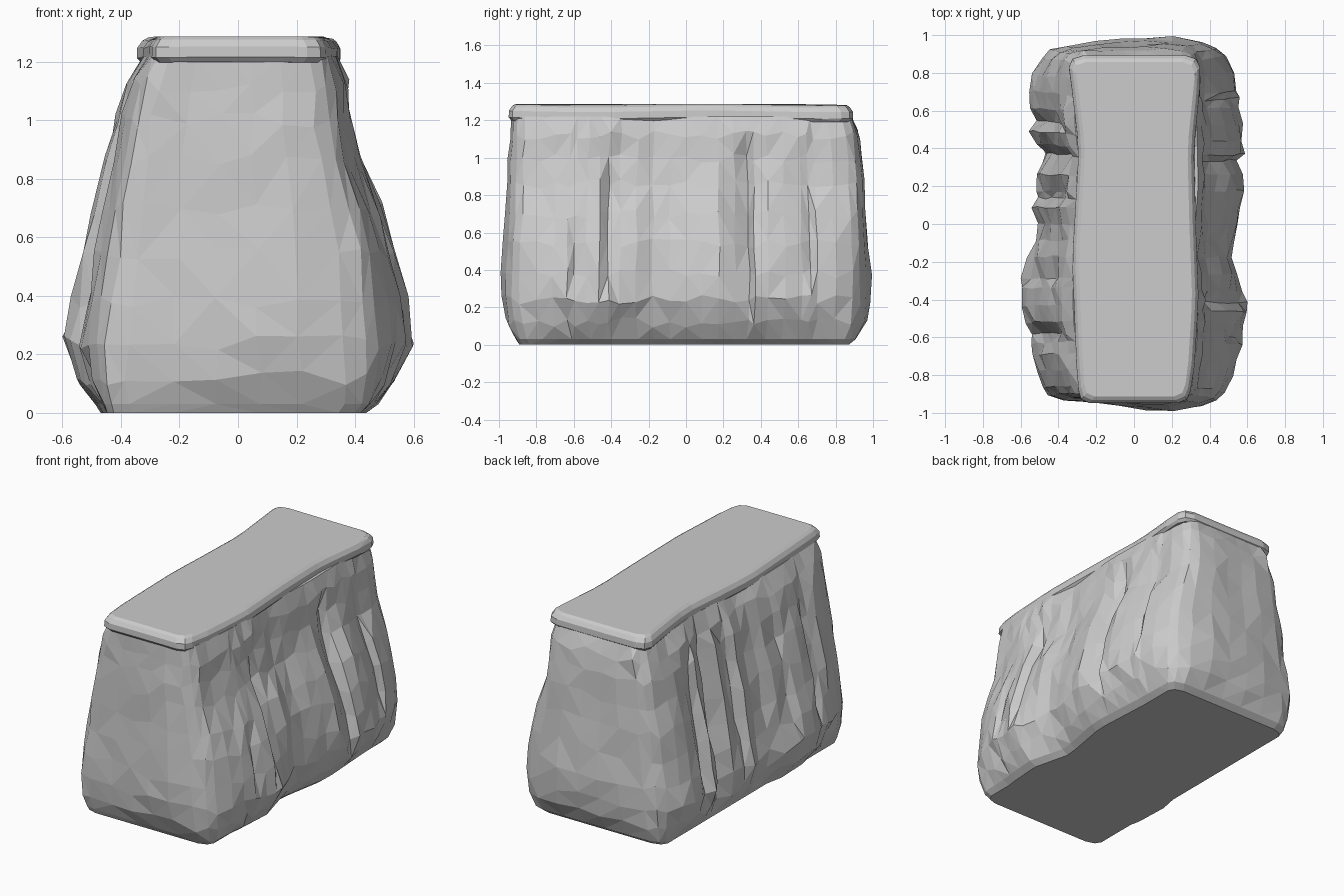
import bpy, bmesh, math, random

random.seed(7)
cube = bpy.data.objects.get("Cube")
if cube:
    bpy.data.objects.remove(cube)

grey = bpy.data.materials.new("stone grey")
grey.use_nodes = True
grey.diffuse_color = (0.6, 0.6, 0.6, 1)
grey.node_tree.nodes["Principled BSDF"].inputs["Base Color"].default_value = (0.6, 0.6, 0.6, 1)


def lerp_table(table, t):
    """Linear interpolation through sorted (position, value) pairs."""
    if t <= table[0][0]:
        return table[0][1]
    for (a, va), (b, vb) in zip(table, table[1:]):
        if t <= b:
            return va + (vb - va) * (t - a) / (b - a)
    return table[-1][1]


# Side profiles: height -> half width
PROFILE = {
    1: [(0, .44), (.03, .48), (.12, .54), (.24, .595), (.45, .58), (.65, .525),
        (.82, .435), (1, .39), (1.1, .38), (1.22, .34)],
    -1: [(0, .47), (.03, .49), (.12, .55), (.24, .6), (.5, .55), (.7, .505),
         (1.02, .42), (1.13, .375), (1.22, .325)],
}
# Side outlines seen from above: depth -> relative bulge
OUTLINE = {
    1: [(-1, .7), (-.92, .78), (-.8, .87), (-.6, .97), (-.4, 1), (-.15, .86),
        (0, .92), (.2, 1), (.6, .95), (.8, .89), (.9, .8), (1, .7)],
    -1: [(-1, .7), (-.93, .77), (-.8, .86), (-.6, .92), (-.5, .98), (-.25, 1),
         (-.05, .83), (.1, .9), (.25, .88), (.35, .82), (.5, .92), (.6, .95),
         (.8, .89), (.9, .8), (1, .7)],
}
# End profiles: height -> reach along y
FRONT = [(0, .89), (.03, .91), (.12, .97), (.3, 1), (.6, .97), (1, .95), (1.22, .935)]
BACK = [(0, .87), (.04, .92), (.12, .97), (.3, 1), (.6, .97), (1.1, .935), (1.22, .885)]
# Ends seen from above: crosswise position -> share of the bulge
FRONT_SKEW = [(-1, .25), (-.8, .35), (-.4, .45), (0, .85), (.5, 1), (.8, .7), (1, .5)]
BACK_SKEW = [(-1, .4), (-.8, .5), (-.4, .8), (0, .85), (.45, 1), (.8, .75), (1, .5)]
# Cloth-like folds: y, depth, width before, width after, low z, high z
FOLDS = {
    1: [(.34, .09, .16, .03, .2, 1.08), (-.42, .06, .05, .16, .3, 1.08),
        (-.6, .04, .04, .1, .3, .7), (.67, .05, .09, .04, .25, 1.12)],
    -1: [(.55, .07, .05, .09, .1, 1.1), (.38, .06, .08, .05, .1, 1.15),
         (.14, .06, .05, .1, .15, 1.1), (-.3, .05, .05, .09, .3, 1.1),
         (-.6, .06, .05, .09, .2, 1.1)],
}


def end_reach(u, v, z):
    """Distance of the front or back surface from the centre."""
    profile, skew = (BACK, BACK_SKEW) if v > 0 else (FRONT, FRONT_SKEW)
    reach = lerp_table(profile, z)
    return reach - max(0, reach - .9) * (1 - lerp_table(skew, u))


def half_width(side, y, z):
    bulge = lerp_table(OUTLINE[side], y)
    # The base has squarer corners, and its right-hand edge is nearly straight
    if side < 0 or abs(y) > .6:
        bulge += max(0, 1 - z / .2) * max(0, .95 - bulge)
    # The upper part tapers less towards the ends
    w = lerp_table(PROFILE[side], z) * bulge + max(0, z - .5) * .2 * (1 - bulge)
    for fy, depth, before, after, low, high in FOLDS[side]:
        reach = before if y < fy else after
        near = max(0, 1 - abs(y - fy) / reach)
        mid, half = (low + high) / 2, (high - low) / 2
        w -= depth * near * max(0, 1 - ((z - mid) / half) ** 2) ** .5
    return w


def flank(side, count):
    """Depth positions along one side, with points kept on the fold creases."""
    creases = []
    for fy, depth, before, after, low, high in FOLDS[side]:
        sharp = after if after < before else -before
        creases += [fy / .95, (fy + sharp) / .95]
    even = [-.94 + 1.88 * i / count for i in range(count + 1)]
    return sorted(creases + [v for v in even if all(abs(v - c) > .035 for c in creases)])


def outline(left, right, end_count, corner):
    """Unit rounded rectangle, counter-clockwise from the front left corner."""
    ends = [.82 - 1.64 * i / end_count for i in range(end_count + 1)]
    points = [(1, v) for v in left] + [(corner, .98)]
    points += [(u, 1) for u in ends] + [(-corner, .98)]
    points += [(-1, v) for v in reversed(right)] + [(-corner, -.98)]
    return points + [(-u, -1) for u in ends] + [(corner, -.98)]


def loft(name, rings):
    """Skin a stack of equal rings, cap both ends and facet the surface."""
    bm = bmesh.new()
    rows = [[bm.verts.new(p) for p in ring] for ring in rings]
    n = len(rows[0])
    for low, high in zip(rows, rows[1:]):
        for i in range(n):
            j = (i + 1) % n
            a, b, c, d = low[i], low[j], high[j], high[i]
            # Split along the shorter diagonal
            if (a.co - c.co).length < (b.co - d.co).length:
                bm.faces.new((a, b, c))
                bm.faces.new((a, c, d))
            else:
                bm.faces.new((a, b, d))
                bm.faces.new((b, c, d))
    bm.faces.new(rows[0][::-1])
    bm.faces.new(rows[-1])
    bmesh.ops.recalc_face_normals(bm, faces=bm.faces)
    mesh = bpy.data.meshes.new(name)
    bm.to_mesh(mesh)
    bm.free()
    mesh.materials.append(grey)
    obj = bpy.data.objects.new(name, mesh)
    bpy.context.collection.objects.link(obj)


# Main body with creased sides
body_outline = outline(flank(1, 20), flank(-1, 20), 5, .95)
body_rings = []
for z in (0, .03, .12, .24, .38, .54, .7, .86, 1, 1.12, 1.22):
    ring = []
    wobble = .009 if .05 < z < 1.2 else 0
    for u, v in body_outline:
        y = v * end_reach(u, v, z)
        x = u * half_width(1 if u > 0 else -1, y, z)
        ring.append((x + wobble * random.uniform(-1, 1),
                     y + wobble * random.uniform(-.7, .7),
                     z + wobble * random.uniform(-3, 3)))
    body_rings.append(ring)
loft("body", body_rings)

# Flat lid with a slightly overhanging lip
LID = {1: [(-.94, .285), (-.8, .315), (-.4, .34), (0, .325), (.4, .315), (.8, .355), (.9, .33)],
       -1: [(-.94, .285), (-.8, .3), (-.2, .325), (.4, .29), (.7, .325), (.85, .345), (.9, .32)]}
rim = [-.93 + 1.86 * i / 14 for i in range(15)]
lid_rings = []
for z, grow in ((1.195, -.012), (1.212, .003), (1.248, .002), (1.272, -.014), (1.283, -.032)):
    ring = []
    for u, v in outline(rim, rim, 4, .97):
        y = v * ((.89 if v > 0 else .945) + grow)
        x = u * (lerp_table(LID[1 if u > 0 else -1], y) + grow)
        ring.append((x, y, z + .004 * math.sin(5 * y + 3 * x)))
    lid_rings.append(ring)
loft("lid", lid_rings)
